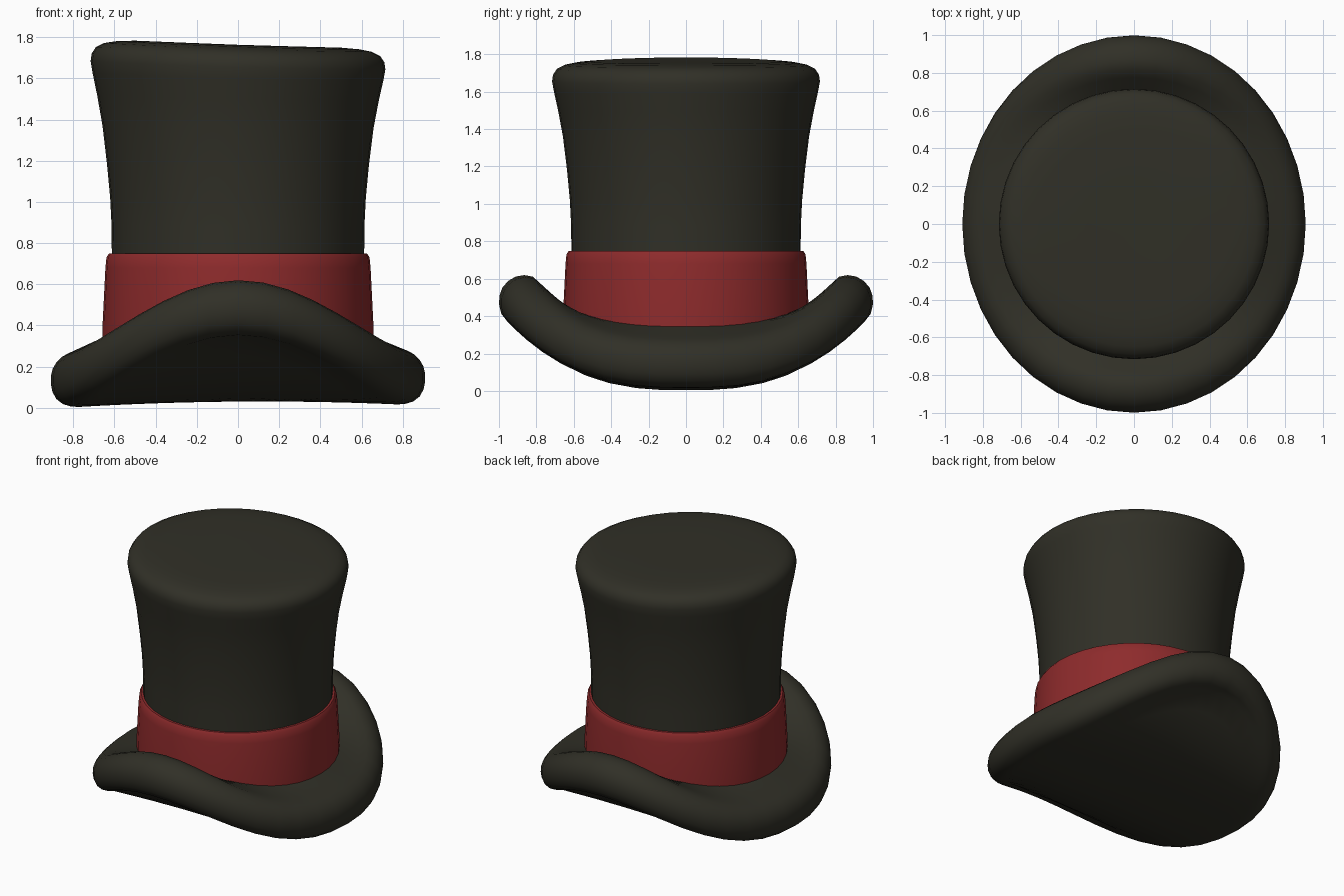
import bpy
import bmesh
from math import sin, cos, pi, radians

SEGMENTS = 40

default = bpy.data.objects.get("Cube")
if default:
    bpy.data.objects.remove(default, do_unlink=True)


def make_material(name, color):
    mat = bpy.data.materials.new(name)
    mat.use_nodes = True
    mat.diffuse_color = color
    bsdf = mat.node_tree.nodes["Principled BSDF"]
    bsdf.inputs["Base Color"].default_value = color
    bsdf.inputs["Roughness"].default_value = 0.8
    return mat


felt = make_material("dark felt", (0.030, 0.029, 0.020, 1))
ribbon = make_material("red ribbon", (0.27, 0.024, 0.025, 1))


def loft(name, section, mat, end_point=None):
    """Sweep section(angle) -> list of points around z; optionally close on a point."""
    bm = bmesh.new()
    columns = []
    for i in range(SEGMENTS):
        columns.append([bm.verts.new(p) for p in section(2 * pi * i / SEGMENTS)])
    tip = bm.verts.new(end_point) if end_point else None
    for i, a in enumerate(columns):
        b = columns[(i + 1) % SEGMENTS]
        for j in range(len(a) - 1):
            bm.faces.new((a[j], b[j], b[j + 1], a[j + 1]))
        if tip:
            bm.faces.new((a[-1], b[-1], tip))
    bmesh.ops.recalc_face_normals(bm, faces=bm.faces)
    mesh = bpy.data.meshes.new(name)
    bm.to_mesh(mesh)
    bm.free()
    obj = bpy.data.objects.new(name, mesh)
    bpy.context.collection.objects.link(obj)
    mesh.materials.append(mat)
    bpy.ops.object.select_all(action="DESELECT")
    obj.select_set(True)
    bpy.context.view_layer.objects.active = obj
    bpy.ops.object.shade_smooth_by_angle(angle=radians(50))
    return obj


# Brim: thick rolled edge on an oval, bent upward towards front and back
ROLL = 0.135
CENTRE_Z = 0.03


def bend(x, y):
    """Height of the underside, curving up along y with a slight sideways tilt."""
    return 0.010 + 0.008 * x + 0.345 * (abs(y) / 0.87) ** 2.9


def brim_section(angle):
    c, s = cos(angle), sin(angle)
    lift = abs(s) ** 3
    mid_x, mid_y = (0.91 - ROLL) * c, (1.0 - ROLL) * s
    mid_z = bend(mid_x, mid_y) + ROLL

    def roll_point(deg):
        a = radians(deg)
        # The lower half of the roll is a little squarer than a circle
        r = ROLL * (1 + (0.07 * sin(2 * a) ** 2 if deg < 0 else 0))
        return (mid_x + r * cos(a) * c, mid_y + r * cos(a) * s, mid_z + r * sin(a))

    # Upper surface from under the ribbon to the roll
    foot = (0.60 * c, 0.60 * s, 0.367 + 0.045 * lift)
    start_deg = 70 + 40 * lift
    start = roll_point(start_deg)
    points = []
    for k in range(5):
        points.append(tuple(f + (e - f) * k / 5 for f, e in zip(foot, start)))
    # Rolled edge
    for k in range(11):
        points.append(roll_point(start_deg + (-90 - start_deg) * k / 10))
    # Bent underside running in to the centre
    for k in range(1, 8):
        t = 1 - k / 8
        x, y = mid_x * t, mid_y * t
        points.append((x, y, bend(x, y) + (CENTRE_Z - bend(0, 0)) * (1 - t * t)))
    return points


loft("brim", brim_section, felt, (0, 0, CENTRE_Z))


# Crown: flared tube with a rounded top, higher on one side
CROWN = [(0.60, 0.40), (0.613, 0.74), (0.614, 0.88), (0.621, 1.02), (0.636, 1.18),
         (0.658, 1.36), (0.684, 1.50), (0.706, 1.60), (0.716, 1.655), (0.711, 1.69),
         (0.69, 1.722), (0.65, 1.742), (0.59, 1.754), (0.50, 1.761), (0.25, 1.763)]


def crown_section(angle):
    points = []
    for r, z in CROWN:
        x, y = r * cos(angle), r * sin(angle)
        tilt = max(0, (z - 1.2) / 0.56)
        points.append((x, y, z + (0.02 * x * x - 0.034 * x) * tilt))
    return points


loft("crown", crown_section, felt, (0, 0, 1.763))


# Ribbon band wrapped around the foot of the crown
BAND = [(0.657, 0.32), (0.657, 0.42), (0.650, 0.56), (0.644, 0.68),
        (0.639, 0.73), (0.627, 0.748), (0.60, 0.75)]

loft("ribbon_band",
     lambda angle: [(r * cos(angle), r * sin(angle), z) for r, z in BAND], ribbon)
